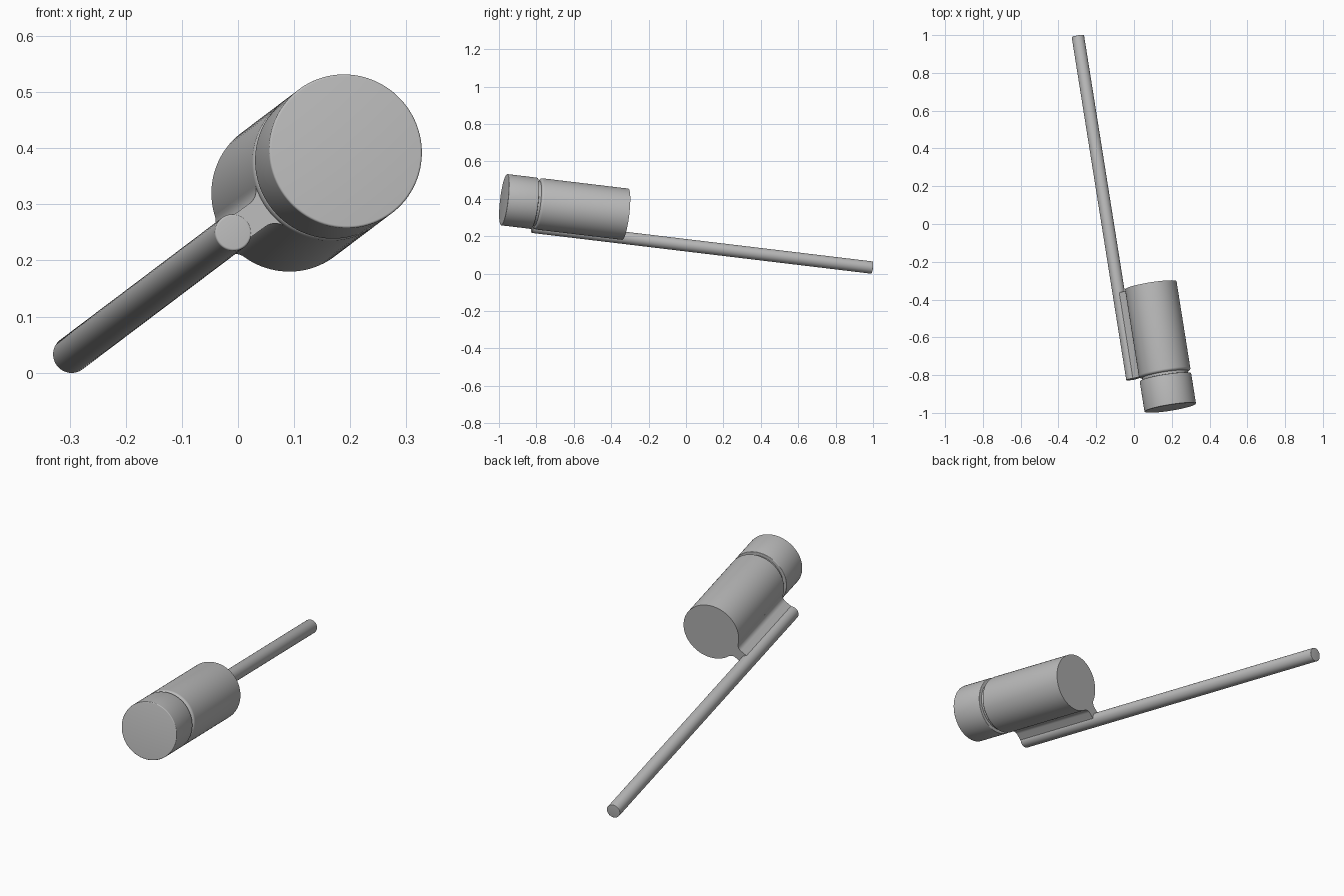
import bpy, bmesh, math
from mathutils import Vector, Matrix

cube = bpy.data.objects.get("Cube")
if cube:
    bpy.data.objects.remove(cube, do_unlink=True)

# Single plain grey
grey = bpy.data.materials.new("plain grey")
grey.use_nodes = True
colour = (0.5, 0.5, 0.5, 1)
grey.diffuse_color = colour
grey.node_tree.nodes["Principled BSDF"].inputs["Base Color"].default_value = colour

# Tilted frame: local z runs back along the head axis, local x points at the rod
origin = Vector((0.192, -0.973, 0.395))
axis = Vector((-0.159, 1, -0.12)).normalized()
side = Vector((-0.17, -0.042, -0.122))
side = (side - axis * side.dot(axis)).normalized()
up = axis.cross(side)
FRAME = Matrix.Translation(origin) @ Matrix((side, up, axis)).transposed().to_4x4()

R = 0.138          # head radius
ROD_R = 0.033
ROD_X = 0.213      # rod distance from head axis
HEAD_END = 0.661
ROD_START = 0.196
ROD_END = 2.049


def finish(name, bm):
    bmesh.ops.recalc_face_normals(bm, faces=bm.faces)
    mesh = bpy.data.meshes.new(name)
    bm.to_mesh(mesh)
    bm.free()
    mesh.materials.append(grey)
    obj = bpy.data.objects.new(name, mesh)
    bpy.context.collection.objects.link(obj)
    obj.matrix_world = FRAME
    bpy.ops.object.select_all(action='DESELECT')
    obj.select_set(True)
    bpy.context.view_layer.objects.active = obj
    bpy.ops.object.shade_smooth_by_angle(angle=math.radians(40))
    return obj


def lathe(name, profile, x=0.0, sides=96):
    """Revolve (radius, z) points and close both ends with flat caps."""
    bm = bmesh.new()
    rings = []
    for r, z in profile:
        rings.append([bm.verts.new((x + r * math.cos(a), r * math.sin(a), z))
                      for a in (2 * math.pi * i / sides for i in range(sides))])
    for low, high in zip(rings, rings[1:]):
        for i in range(sides):
            j = (i + 1) % sides
            bm.faces.new((low[i], low[j], high[j], high[i]))
    bm.faces.new(rings[0])
    bm.faces.new(rings[-1])
    return finish(name, bm)


def rounded(r, z, bevel, direction, steps=5):
    """Quarter-round edge points going from the end face to the wall."""
    return [(r - bevel + bevel * math.sin(a), z + direction * bevel * (1 - math.cos(a)))
            for a in (math.pi / 2 * i / steps for i in range(steps + 1))]


# Head: front collar, recessed neck and long housing
lathe("front_collar", rounded(R, 0, 0.004, 1) + rounded(R, 0.165, 0.003, -1)[::-1])
lathe("neck", [(0.122, 0.15), (0.122, 0.21)])
lathe("housing", rounded(R, 0.18, 0.014, 1) + [(R, HEAD_END)])

# Long rod
lathe("rod", rounded(ROD_R, ROD_START, 0.004, 1) + rounded(ROD_R, ROD_END, 0.002, -1)[::-1],
      x=ROD_X, sides=48)

# Web joining rod to housing, with concave fillets against the housing
half, fillet = 0.025, 0.03
cx = math.sqrt((R + fillet) ** 2 - (half + fillet) ** 2)
cy = half + fillet
start = math.atan2(-cy, -cx)
outline = [(0.11, cy * R / (R + fillet))]
for i in range(9):
    a = start + (-math.pi / 2 - start) * i / 8
    outline.append((cx + fillet * math.cos(a), cy + fillet * math.sin(a)))
outline.append((ROD_X, half))
outline += [(x, -y) for x, y in reversed(outline)]

bm = bmesh.new()
face = bm.faces.new([bm.verts.new((x, y, ROD_START + 0.001)) for x, y in outline])
extruded = bmesh.ops.extrude_face_region(bm, geom=[face])
moved = [v for v in extruded["geom"] if isinstance(v, bmesh.types.BMVert)]
bmesh.ops.translate(bm, verts=moved, vec=(0, 0, HEAD_END - ROD_START - 0.002))
finish("web", bm)
